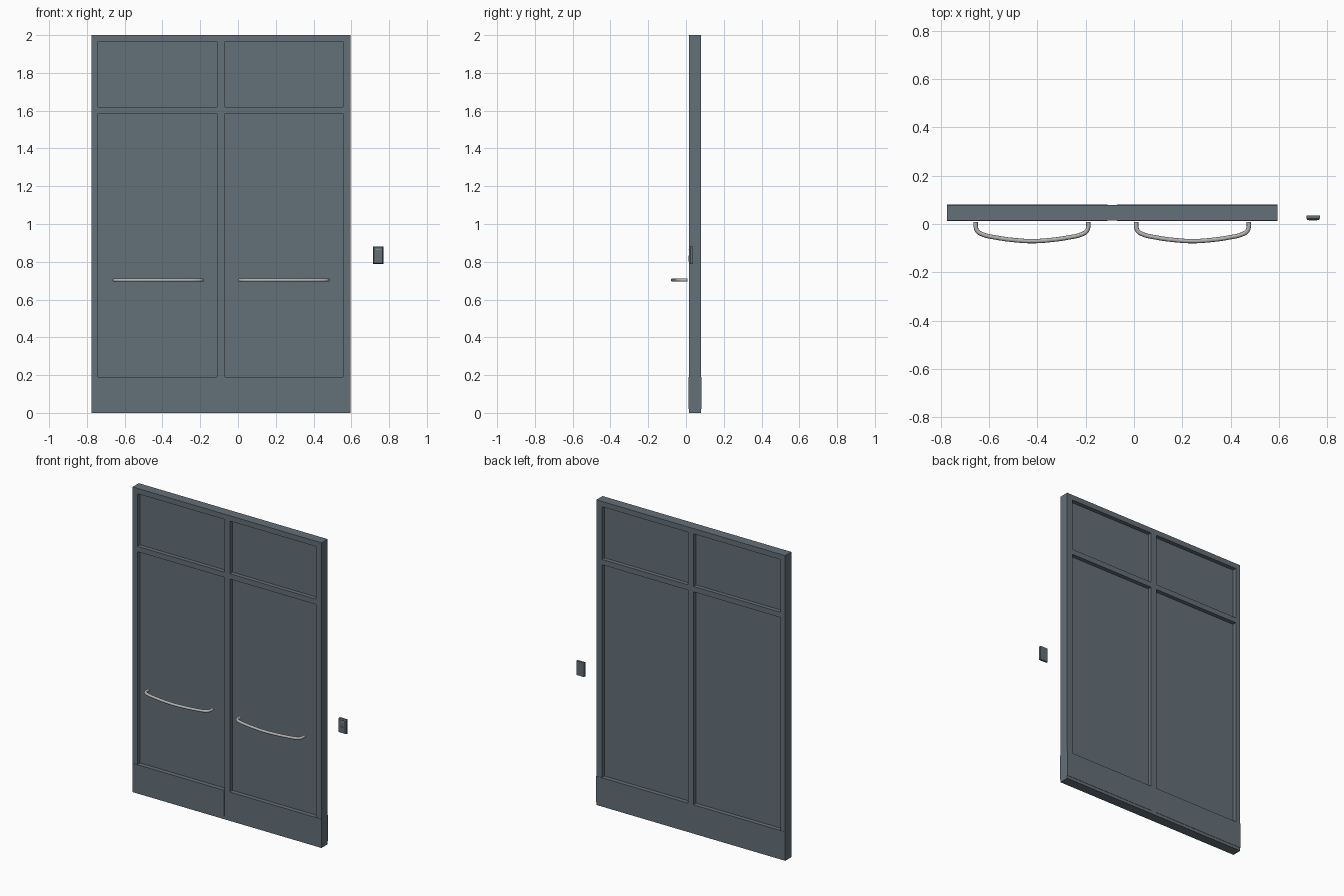
import bpy, bmesh
from mathutils import Vector

if "Cube" in bpy.data.objects:
    bpy.data.objects.remove(bpy.data.objects["Cube"])


def material(name, rgb):
    m = bpy.data.materials.new(name)
    m.diffuse_color = (*rgb, 1)
    m.use_nodes = True
    m.node_tree.nodes["Principled BSDF"].inputs["Base Color"].default_value = m.diffuse_color
    return m


SLATE = material("slate_grey", (0.127, 0.160, 0.188))
STEEL = material("brushed_steel", (0.46, 0.45, 0.44))


def finish(name, bm, mat):
    bmesh.ops.recalc_face_normals(bm, faces=bm.faces)
    me = bpy.data.meshes.new(name)
    bm.to_mesh(me)
    bm.free()
    me.materials.append(mat)
    ob = bpy.data.objects.new(name, me)
    bpy.context.collection.objects.link(ob)
    return ob


def box(name, x, y, z, mat, taper=0.0):
    """Box from (min, max) ranges; taper shrinks the front (-y) face."""
    bm = bmesh.new()
    bmesh.ops.create_cube(bm, size=1)
    for v in bm.verts:
        t = taper if v.co.y < 0 else 0
        sx, sz = v.co.x * 2, v.co.z * 2
        v.co = Vector((x[0] if sx < 0 else x[1], y[0] if v.co.y < 0 else y[1],
                       z[0] if sz < 0 else z[1])) - Vector((sx * t, 0, sz * t))
    return finish(name, bm, mat)


# Door frame: a lattice with four open window cells, extruded to thickness
XS = [-0.775, -0.74, -0.11, -0.07, 0.555, 0.595]
ZS = [0, 0.19, 1.585, 1.62, 1.965, 2]
FRONT, BACK = 0.015, 0.079
bm = bmesh.new()
grid = [[bm.verts.new((x, FRONT, z)) for z in ZS] for x in XS]
for i in range(5):
    for j in range(5):
        if not (i in (1, 3) and j in (1, 3)):
            bm.faces.new((grid[i][j], grid[i + 1][j], grid[i + 1][j + 1], grid[i][j + 1]))
res = bmesh.ops.extrude_face_region(bm, geom=bm.faces[:], use_keep_orig=True)
for v in res["geom"]:
    if isinstance(v, bmesh.types.BMVert):
        v.co.y = BACK
finish("door_frame", bm, SLATE)

# Recessed panes, bottom kick plates and bowed pull handles for each leaf
HALF = [(0.233, 0.008), (0.233, -0.012), (0.226, -0.030), (0.205, -0.043),
        (0.150, -0.056), (0.080, -0.066)]
PATH = [(-x, y) for x, y in HALF] + [(0, -0.071)] + HALF[::-1]

for side, i, hx in (("left", 1, -0.4225), ("right", 3, 0.2425)):
    x = (XS[i], XS[i + 1])
    for row, j in (("lower", 1), ("upper", 3)):
        box(f"{side}_{row}_pane", x, (0.042, 0.052), (ZS[j], ZS[j + 1]), SLATE)
    plate_x = (XS[0], XS[2]) if side == "left" else (XS[3], XS[5])
    for face, y in (("front", (FRONT - 0.002, FRONT)), ("back", (BACK, BACK + 0.002))):
        box(f"{side}_{face}_kick_plate", plate_x, y, (0.02, 0.19), SLATE)

    cu = bpy.data.curves.new(f"{side}_pull_handle", "CURVE")
    cu.dimensions = "3D"
    cu.bevel_depth = 0.009
    cu.bevel_resolution = 3
    cu.resolution_u = 5
    cu.use_fill_caps = True
    sp = cu.splines.new("BEZIER")
    sp.bezier_points.add(len(PATH) - 1)
    for p, (px, py) in zip(sp.bezier_points, PATH):
        p.co = (hx + px, py, 0.703)
        p.handle_left_type = p.handle_right_type = "AUTO"
    cu.materials.append(STEEL)
    bpy.context.collection.objects.link(bpy.data.objects.new(f"{side}_pull_handle", cu))

# Wall switch beside the door: back plate, tapered cover, button and indicator
box("switch_back", (0.714, 0.770), (0.023, 0.036), (0.789, 0.882), SLATE)
box("switch_cover", (0.714, 0.770), (0.016, 0.023), (0.789, 0.882), SLATE, taper=0.005)
box("switch_button", (0.725, 0.759), (0.014, 0.017), (0.802, 0.832), SLATE)
box("switch_indicator", (0.730, 0.754), (0.0145, 0.017), (0.864, 0.867), STEEL)
